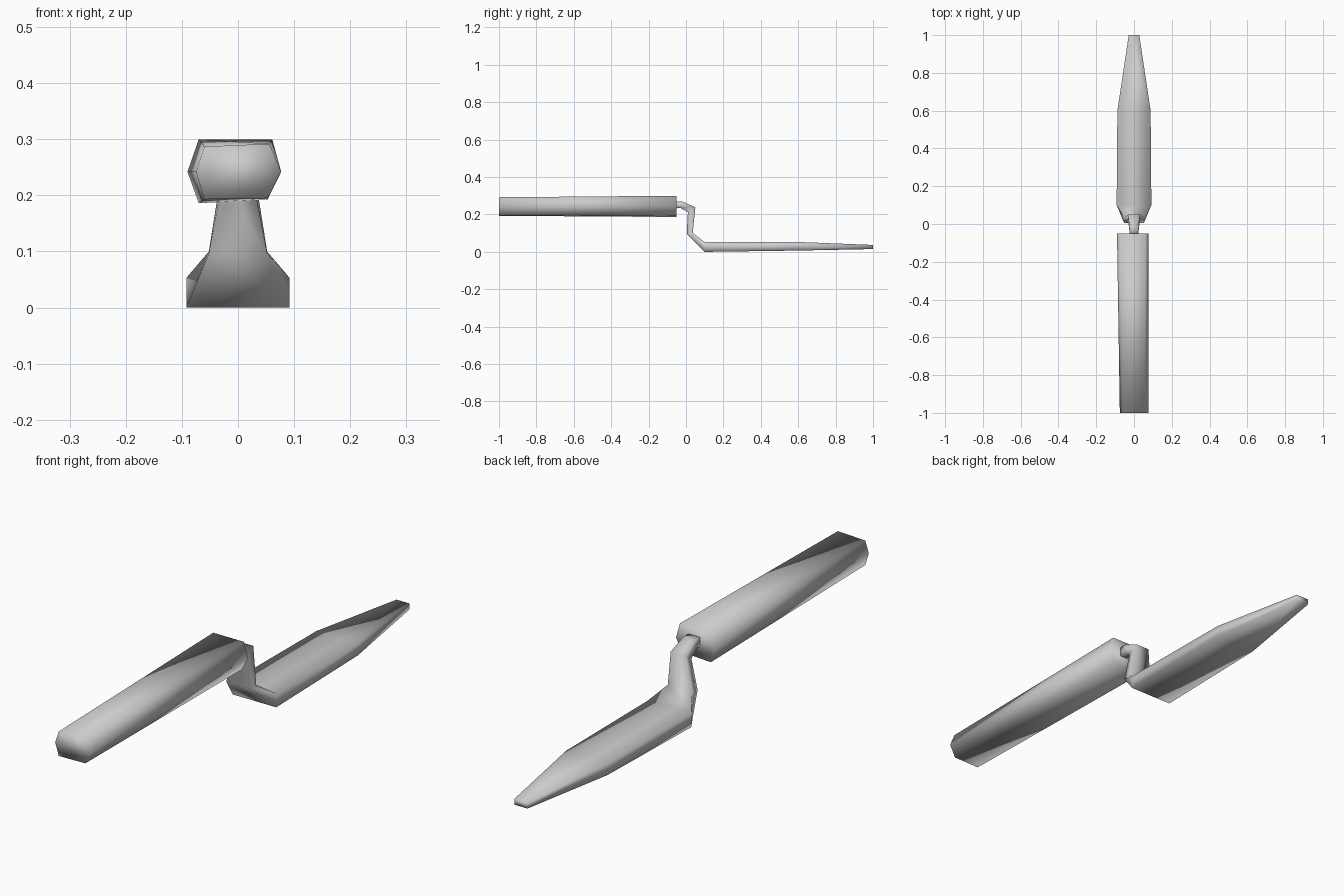
import bpy

cube = bpy.data.objects.get("Cube")
if cube:
    bpy.data.objects.remove(cube, do_unlink=True)

grey = bpy.data.materials.new("plain_grey")
grey.use_nodes = True
colour = (0.6, 0.6, 0.6, 1)
grey.diffuse_color = colour
grey.node_tree.nodes["Principled BSDF"].inputs["Base Color"].default_value = colour


def loft(name, rings):
    """Skin a closed, smooth-shaded body through equal-sized rings of points."""
    n = len(rings[0])
    verts = [p for ring in rings for p in ring]
    faces = [tuple(range(n))[::-1], tuple(range(len(verts) - n, len(verts)))]
    for r in range(len(rings) - 1):
        for i in range(n):
            j = (i + 1) % n
            faces.append((r * n + i, r * n + j, r * n + n + j, r * n + n + i))
    mesh = bpy.data.meshes.new(name)
    mesh.from_pydata(verts, [], faces)
    mesh.materials.append(grey)
    mesh.shade_smooth()
    obj = bpy.data.objects.new(name, mesh)
    bpy.context.collection.objects.link(obj)
    return obj


def section(half_width, lower, upper):
    """Four-cornered section from its lower and upper (y, z) points."""
    return [(-half_width, *lower), (half_width, *lower),
            (half_width, *upper), (-half_width, *upper)]


# Handle: slightly uneven six-sided grip, tapering towards the front
front_profile = [(-0.075, 0.242), (-0.06, 0.193), (0.053, 0.195),
                 (0.077, 0.242), (0.056, 0.292), (-0.06, 0.287)]
back_profile = [(-0.09, 0.242), (-0.07, 0.186), (0.053, 0.193),
                (0.077, 0.242), (0.061, 0.3), (-0.07, 0.3)]
loft("handle", [[(x, -1, z) for x, z in front_profile],
                [(x, -0.05, z) for x, z in back_profile]])

# Neck and blade: one bar that bends down and flattens into a pointed blade
loft("neck_and_blade", [
    section(0.025, (-0.06, 0.232), (-0.06, 0.27)),
    section(0.025, (-0.03, 0.235), (-0.02, 0.27)),
    section(0.03, (0.01, 0.212), (0.05, 0.238)),
    section(0.052, (0.004, 0.096), (0.036, 0.1)),
    section(0.092, (0.1, 0.0), (0.1, 0.053)),
    section(0.088, (0.6, 0.007), (0.6, 0.053)),
    section(0.028, (1, 0.015), (1, 0.037)),
])
# Turn all faces outwards
import bmesh
for obj in bpy.context.collection.objects:
    if obj.name in ("handle", "neck_and_blade"):
        bm = bmesh.new()
        bm.from_mesh(obj.data)
        bmesh.ops.recalc_face_normals(bm, faces=bm.faces)
        bm.to_mesh(obj.data)
        bm.free()
